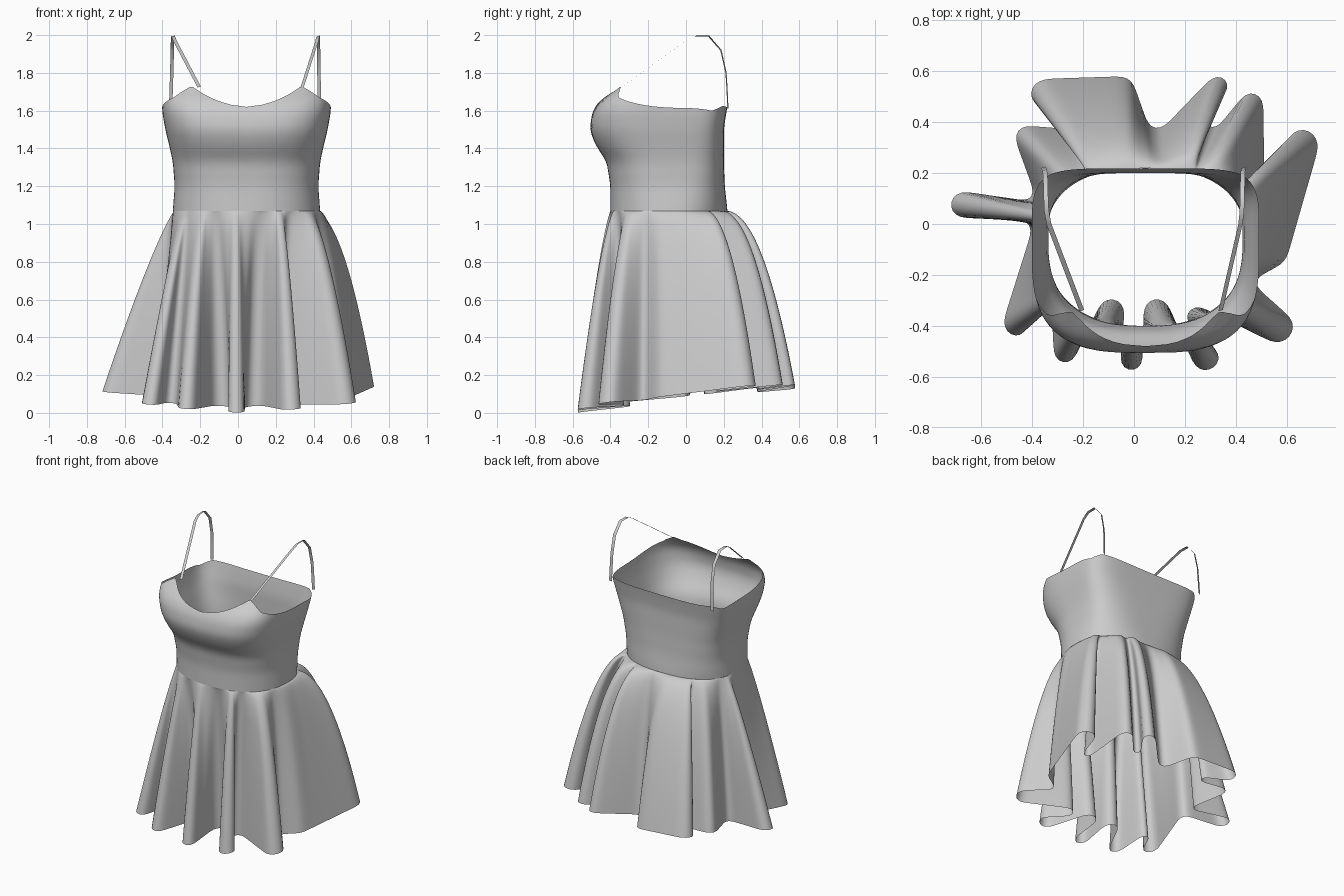
import bpy, bmesh, math
from mathutils import Vector

cube = bpy.data.objects.get("Cube")
if cube:
    bpy.data.objects.remove(cube, do_unlink=True)

GREY = (0.6, 0.6, 0.6, 1)
fabric = bpy.data.materials.new("grey_fabric")
fabric.use_nodes = True
fabric.diffuse_color = GREY
fabric.node_tree.nodes["Principled BSDF"].inputs["Base Color"].default_value = GREY

CENTRE = Vector((0.045, -0.06))
WAIST_Z = 1.07


def lookup(table, key):
    """Linear lookup in rows of (key, value, value, ...)."""
    key = min(max(key, table[0][0]), table[-1][0])
    for low, high in zip(table, table[1:]):
        if key <= high[0]:
            t = (key - low[0]) / (high[0] - low[0])
            return [a + (b - a) * t for a, b in zip(low[1:], high[1:])]


def loft(name, rows, closed):
    """Skin a sheet over rows of points."""
    bm = bmesh.new()
    grid = [[bm.verts.new(p) for p in row] for row in rows]
    count = len(rows[0])
    for low, high in zip(grid, grid[1:]):
        for i in range(count if closed else count - 1):
            j = (i + 1) % count
            bm.faces.new((low[i], low[j], high[j], high[i])).smooth = True
    mesh = bpy.data.meshes.new(name)
    bm.to_mesh(mesh)
    bm.free()
    mesh.materials.append(fabric)
    obj = bpy.data.objects.new(name, mesh)
    bpy.context.collection.objects.link(obj)
    return obj


# Bodice sections: height, half width, front, back, squareness
SECTIONS = [
    (1.07, 0.39, -0.40, 0.22, 2.4),
    (1.2, 0.38, -0.40, 0.205, 2.6),
    (1.33, 0.39, -0.42, 0.2, 2.8),
    (1.42, 0.41, -0.48, 0.2, 3),
    (1.5, 0.43, -0.51, 0.2, 3.2),
    (1.6, 0.447, -0.495, 0.215, 3.5),
    (1.67, 0.447, -0.445, 0.23, 3.6),
    (1.73, 0.44, -0.35, 0.24, 3.6),
]
# Neckline: degrees away from the front, height
NECKLINE = [(0, 1.62), (28, 1.73), (50, 1.67), (90, 1.615),
            (115, 1.6), (140, 1.625), (180, 1.615)]


def body_point(angle, z):
    samples = [lookup(SECTIONS, z + d) for d in (-0.025, 0, 0.025)]
    half, front, back, power = [sum(v) / len(v) for v in zip(*samples)]
    c, s = math.cos(angle), math.sin(angle)
    if s > 0:
        power += 3 * (z - WAIST_Z)
    depth = back - CENTRE.y if s > 0 else CENTRE.y - front
    x = math.copysign(abs(c) ** (2 / power), c) * half
    y = math.copysign(abs(s) ** (2 / power), s) * depth
    return Vector((CENTRE.x + x, CENTRE.y + y, z))


def neck_height(angle):
    away = abs((math.degrees(angle) + 90 + 180) % 360 - 180)
    return lookup(NECKLINE, away)[0]


COLUMNS, ROWS = 120, 28
angles = [math.tau * i / COLUMNS for i in range(COLUMNS)]
loft("bodice", [[body_point(a, WAIST_Z + (neck_height(a) - WAIST_Z) * r / ROWS)
                 for a in angles] for r in range(ROWS + 1)], True)

# Hem folds, counterclockwise: centre and radius, negative where a fold turns in
FOLDS = [
    (-.01, -.53, .05), (.09, -.35, -.06), (.28, -.52, .06), (.25, -.37, -.05),
    (.56, -.4, .07), (.5, -.23, -.03), (.56, -.13, .04), (.66, .31, .065),
    (.54, .18, -.03), (.46, .47, .05), (.31, .4, -.03), (.33, .54, .045),
    (.09, .42, -.05), (-.04, .53, .05), (-.35, .51, .06), (-.25, .4, -.03),
    (-.42, .34, .05), (-.42, .12, -.03), (-.67, .075, .055), (-.44, -.02, -.04),
    (-.46, -.39, .055), (-.36, -.33, -.04), (-.27, -.5, .05), (-.09, -.35, -.06),
]


def fold_outline():
    """Run a line around the fold circles like a belt."""
    points = []
    for i, (x, y, r) in enumerate(FOLDS):
        before, after = FOLDS[i - 1], FOLDS[(i + 1) % len(FOLDS)]
        side = math.copysign(1, r)
        start = math.atan2(y - before[1], x - before[0]) - side * math.pi / 2
        end = math.atan2(after[1] - y, after[0] - x) - side * math.pi / 2
        sweep = side * ((side * (end - start)) % math.tau)
        for k in range(9):
            a = start + sweep * k / 8
            points.append(Vector((x + abs(r) * math.cos(a), y + abs(r) * math.sin(a))))
    return points


def resample(points, count):
    """Even spacing around a closed line."""
    loop = points + points[:1]
    lengths = [(b - a).length for a, b in zip(loop, loop[1:])]
    step, result, i, done = sum(lengths) / count, [], 0, 0
    for k in range(count):
        while done + lengths[i] < k * step:
            done += lengths[i]
            i += 1
        t = (k * step - done) / max(lengths[i], 1e-6)
        result.append(loop[i].lerp(loop[i + 1], t))
    return result


hem = resample(fold_outline(), 360)
for _ in range(3):
    hem = [(hem[i - 1] + hem[i] * 2 + hem[(i + 1) % len(hem)]) / 4 for i in range(len(hem))]

# Matching waist directions, in order and evened out
turns, last = [], None
for p in hem:
    a = math.atan2((p.y - CENTRE.y) * 1.2, p.x - CENTRE.x)
    if last is not None:
        a = last + (a - last + math.pi) % math.tau - math.pi
    turns.append(a)
    last = a
turns.sort()
padded = [a - math.tau for a in turns] + turns + [a + math.tau for a in turns]
REACH, COUNT = 9, len(hem)
turns = [sum(padded[COUNT + i - REACH:COUNT + i + REACH + 1]) / (2 * REACH + 1)
         for i in range(COUNT)]

# Skirt: flares quickly at the back, straighter at the sides
skirt_rows = []
for r in range(33):
    drop = (r / 32) ** 1.6
    row = []
    for p, a in zip(hem, turns):
        top = body_point(a, WAIST_Z)
        low = max(0, 0.11 * (p.y + 0.58) + 0.06 * abs(p.x))
        flare = drop ** (0.75 - 0.15 * math.cos(a) - 0.25 * max(0, math.sin(a)))
        flat = top.xy.lerp(p, flare)
        row.append((flat.x, flat.y, top.z + (low - top.z) * drop))
    skirt_rows.append(row)
loft("skirt", skirt_rows[::-1], True)

# Straps: share of the way from front x to back x, depth, height
STRAP = [(0, -.34, 1.725), (.85, 0, 1.97), (.91, .05, 1.995), (.93, .12, 1.995),
         (.94, .185, 1.92), (.96, .212, 1.8), (.98, .218, 1.7), (1, .222, 1.61)]
for name, front_x, back_x in (("right_strap", -.205, -.357), ("left_strap", .34, .432)):
    path = [Vector((front_x + (back_x - front_x) * t, y, z)) for t, y, z in STRAP]
    half = Vector((0.009, 0.003, 0.002))
    loft(name, [[p - half, p + half] for p in path], False)
